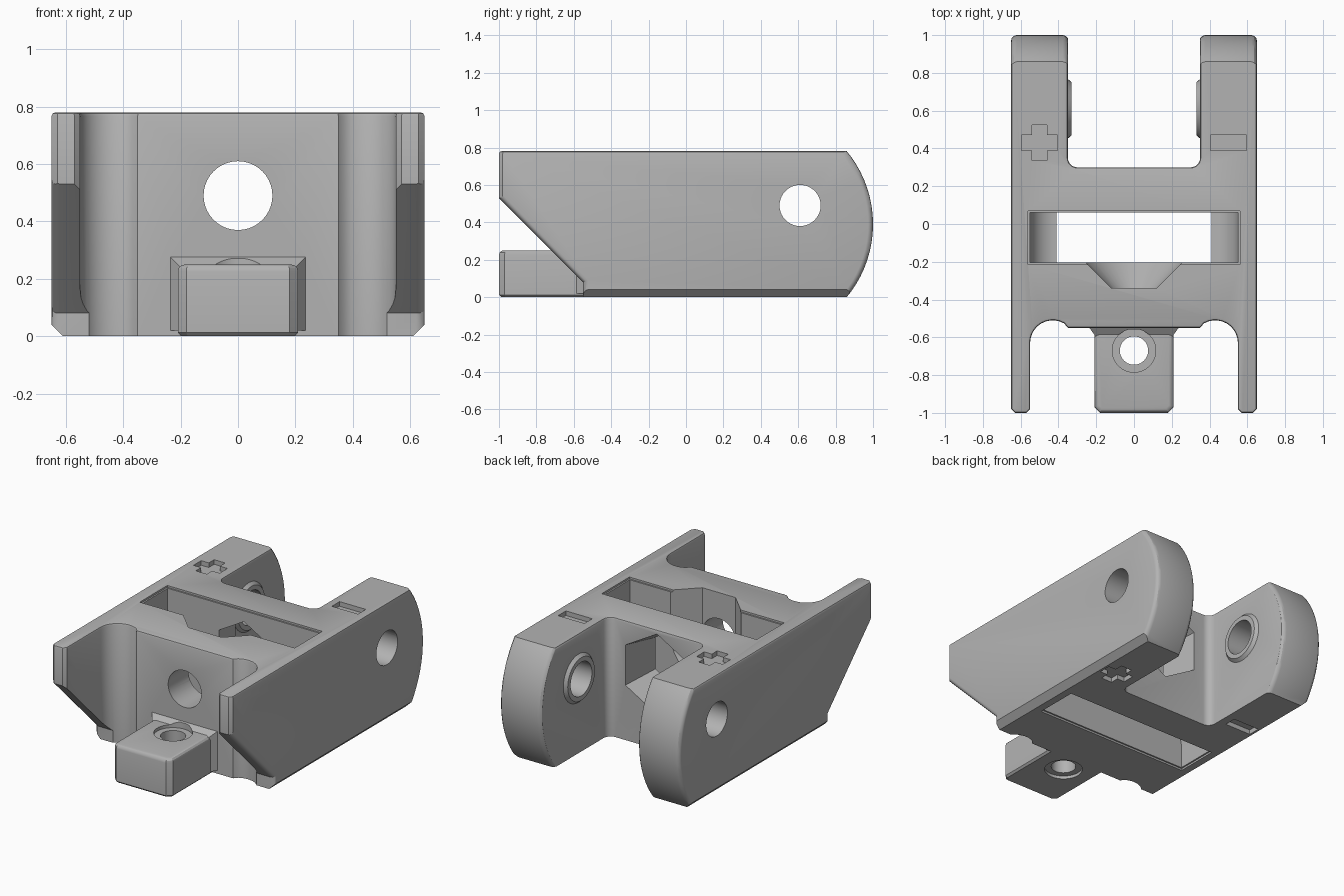
import bpy, bmesh, math
from mathutils import Vector, Matrix

cube = bpy.data.objects.get("Cube")
if cube:
    bpy.data.objects.remove(cube, do_unlink=True)

grey = bpy.data.materials.new("plain grey")
grey.use_nodes = True
grey.diffuse_color = (0.45, 0.45, 0.45, 1)
grey.node_tree.nodes["Principled BSDF"].inputs["Base Color"].default_value = (0.45, 0.45, 0.45, 1)


def finish(name, bm):
    bmesh.ops.recalc_face_normals(bm, faces=bm.faces)
    mesh = bpy.data.meshes.new(name)
    bm.to_mesh(mesh)
    bm.free()
    mesh.materials.append(grey)
    ob = bpy.data.objects.new(name, mesh)
    bpy.context.collection.objects.link(ob)
    return ob


PLACE = {"x": lambda u, v, w: (w, u, v), "y": lambda u, v, w: (u, w, v), "z": lambda u, v, w: (u, v, w)}


def prism(name, pts, axis, lo, hi, end_pts=None, bevels=()):
    """Extrude an outline; bevels are (edge test, width, segments)."""
    bm = bmesh.new()
    put = PLACE[axis]
    a = [bm.verts.new(put(*p, lo)) for p in pts]
    b = [bm.verts.new(put(*p, hi)) for p in (end_pts or pts)]
    bm.faces.new(a)
    bm.faces.new(b)
    for i in range(len(a)):
        j = (i + 1) % len(a)
        bm.faces.new((a[i], a[j], b[j], b[i]))
    bmesh.ops.recalc_face_normals(bm, faces=bm.faces)
    for test, width, segments in bevels:
        edges = [e for e in bm.edges if test(e.verts[0].co, e.verts[1].co)]
        bmesh.ops.bevel(bm, geom=edges, offset=width, offset_type='OFFSET',
                        segments=segments, profile=0.5, affect='EDGES')
    return finish(name, bm)


def cylinder(name, axis, centre, r1, r2, depth):
    bm = bmesh.new()
    turn = {"x": Matrix.Rotation(math.pi / 2, 4, 'Y'), "y": Matrix.Rotation(-math.pi / 2, 4, 'X'),
            "z": Matrix.Identity(4)}[axis]
    bmesh.ops.create_cone(bm, cap_ends=True, segments=40, radius1=r1, radius2=r2, depth=depth,
                          matrix=Matrix.Translation(centre) @ turn)
    return finish(name, bm)


def rect(x0, x1, y0, y1):
    return [(x0, y0), (x1, y0), (x1, y1), (x0, y1)]


def arc(cx, cy, r, start, end, n=10):
    return [(cx + r * math.cos(math.radians(start + (end - start) * i / n)),
             cy + r * math.sin(math.radians(start + (end - start) * i / n))) for i in range(n + 1)]


def combine(target, other, operation):
    mod = target.modifiers.new(other.name, 'BOOLEAN')
    mod.operation, mod.object, mod.solver = operation, other, 'EXACT'
    bpy.context.view_layer.update()
    result = bpy.data.meshes.new_from_object(target.evaluated_get(bpy.context.evaluated_depsgraph_get()))
    target.modifiers.clear()
    target.data = result
    bpy.data.objects.remove(other, do_unlink=True)


def cut(other):
    combine(body, other, 'DIFFERENCE')


def add(other):
    combine(body, other, 'UNION')


# Body plan: rear fork, front fork with scooped corners
H = 0.78
half = [(0.65, 1.05), (0.35, 1.05)][::-1] + [(0.65, -0.98), (0.63, -1), (0.57, -1), (0.55, -0.98)]
half += arc(0.43, -0.63, 0.12, 0, 120) + [(0.35, -0.55)]
half = arc(0.30, 0.35, 0.05, 270, 360, 6) + half
plan = half + [(-x, y) for x, y in reversed(half)]
body = prism("bracket_body", plan, "z", 0, H, bevels=[
    (lambda p, q: p.z > H - 0.01 and q.z > H - 0.01, 0.013, 2),
    (lambda p, q: p.z < 0.01 and q.z < 0.01 and p.x * q.x > 0.4, 0.04, 1)])

# Side silhouette with rounded rear and slanted front, softened on the arm edges
side = [(-0.55, -0.04)] + arc(0.387, 0.39, 0.613, -45, 45, 20) + [(-1.1, 0.823), (-1.1, 0.63), (-0.55, 0.08)]
shape = prism("side_shape", rect(-0.4, 0.4, -1.2, 0.5), "z", -0.1, 0.9)
for lo, hi in ((0.347, 0.651), (-0.651, -0.347)):
    arm = prism("arm_shape", side, "x", lo, hi,
                bevels=[(lambda p, q: abs(p.x - q.x) < 1e-5, 0.03, 3)])
    combine(shape, arm, 'UNION')
combine(body, shape, 'INTERSECT')

# Front tab with a flared root and a vertical screw hole
tab_plan = [(-0.21, -0.45), (-0.21, -0.97), (-0.18, -1), (0.18, -1), (0.21, -0.97), (0.21, -0.45)]
add(prism("tab", tab_plan, "z", 0, 0.25, bevels=[
    (lambda p, q: p.z > 0.24 and q.z > 0.24, 0.025, 3),
    (lambda p, q: p.z < 0.01 and q.z < 0.01, 0.012, 1)]))
add(prism("tab_root", rect(-0.2, 0.2, 0.02, 0.24), "y", -0.6, -0.53, rect(-0.25, 0.25, 0.02, 0.29)))
cut(cylinder("tab_hole", "z", (0, -0.67, 0.1), 0.075, 0.075, 0.6))
for z in (0.25, 0):
    cut(cylinder("tab_counterbore", "z", (0, -0.67, z), 0.115, 0.115, 0.04))

# Pivot bosses and the cross pin hole
for s in (-1, 1):
    r = (0.14, 0.175) if s > 0 else (0.175, 0.14)
    add(cylinder("pivot_boss", "x", (s * 0.35, 0.61, 0.49), *r, 0.04))
cut(cylinder("pin_hole", "x", (0, 0.61, 0.49), 0.11, 0.11, 2))

# Central slot, wide at top and bottom with a curved waist
quarter = [(0.55, 0.85)] + arc(0.41, 0.62, 0.14, 0, -90, 10)
right = quarter + [(x, H - z) for x, z in reversed(quarter)]
slot = right + [(-x, z) for x, z in reversed(right)]
cut(prism("slot", slot, "y", -0.205, 0.06))
for z in (H, 0):
    cut(prism("slot_rim", rect(-0.56, 0.56, -0.215, 0.07), "z", z - 0.012, z + 0.012))

# Funnel in the front wall, open upward, with the front bore
cut(cylinder("funnel", "y", (0, -0.265, 0.49), 0.12, 0.27, 0.15))
cut(prism("funnel_top", [(-0.12, -0.34), (0.12, -0.34), (0.27, -0.19), (-0.27, -0.19)], "z", 0.49, 0.85))
cut(cylinder("front_bore", "y", (0, -0.5, 0.49), 0.12, 0.12, 0.8))

# Tapered six-sided opening in the rear wall
cut(prism("rear_opening", arc(0, 0.49, 0.20, 30, 330, 5), "y", 0.03, 0.33, arc(0, 0.49, 0.27, 30, 330, 5)))

# Engraved plus and minus on both faces
for s, z in ((-1, H), (1, 0)):
    x = s * 0.5
    for name, r in (("plus_bar", rect(x - 0.095, x + 0.095, 0.39, 0.47)),
                    ("plus_stem", rect(x - 0.04, x + 0.04, 0.335, 0.525)),
                    ("minus_bar", rect(-x - 0.095, -x + 0.095, 0.39, 0.47))):
        cut(prism(name, r, "z", z - 0.03, z + 0.03))

bpy.context.view_layer.objects.active = body
body.select_set(True)
bpy.ops.object.shade_smooth_by_angle(angle=math.radians(30))
